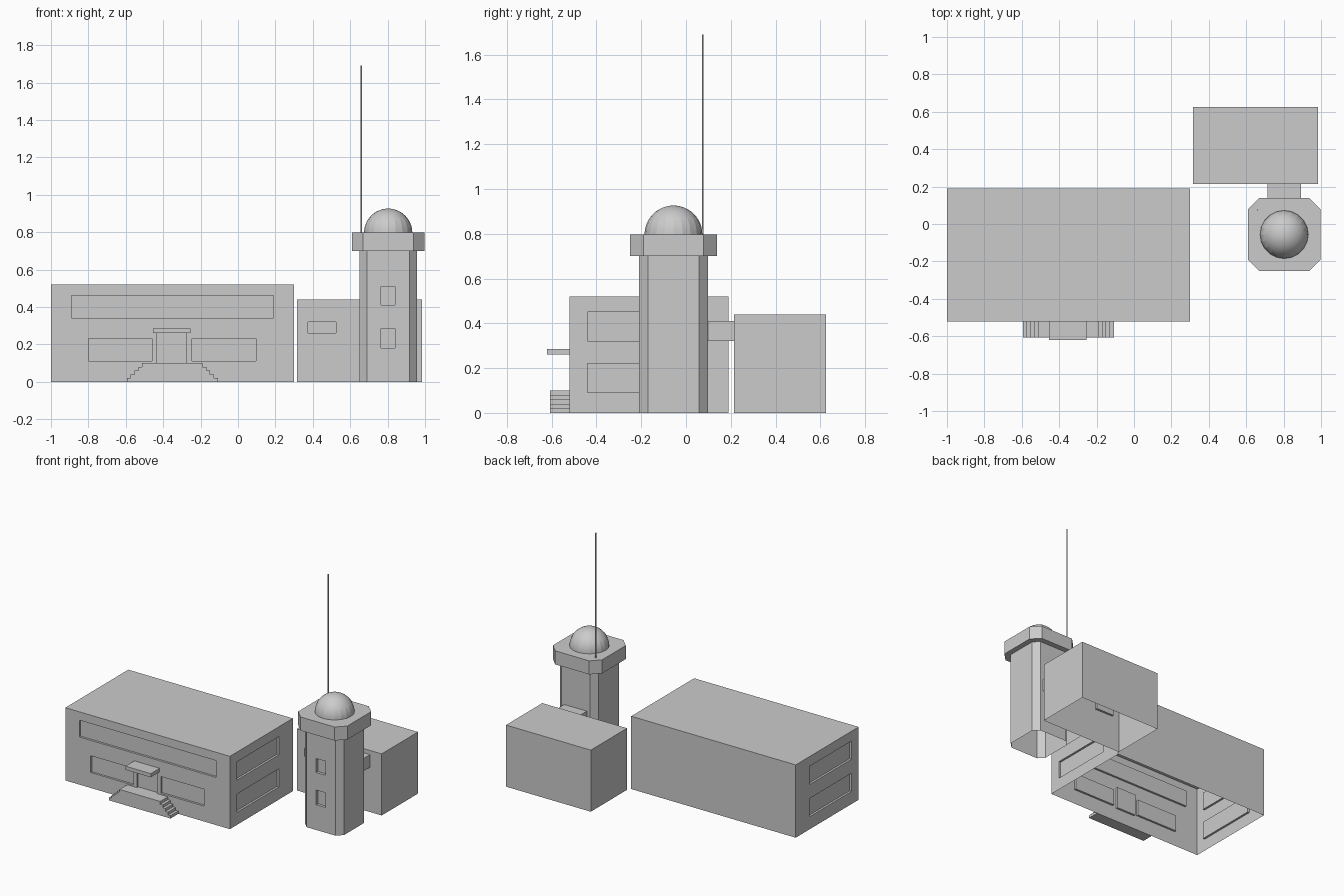
import bpy, bmesh, math

if "Cube" in bpy.data.objects:
    bpy.data.objects.remove(bpy.data.objects["Cube"])


def finish(bm, name):
    bmesh.ops.recalc_face_normals(bm, faces=bm.faces)
    mesh = bpy.data.meshes.new(name)
    bm.to_mesh(mesh)
    bm.free()
    obj = bpy.data.objects.new(name, mesh)
    bpy.context.collection.objects.link(obj)
    return obj


def extrude(name, pts, vec):
    """Closed outline pushed along a vector."""
    bm = bmesh.new()
    face = bm.faces.new([bm.verts.new(p) for p in pts])
    new = bmesh.ops.extrude_face_region(bm, geom=[face], use_keep_orig=True)["geom"]
    bmesh.ops.translate(bm, vec=vec, verts=[v for v in new if isinstance(v, bmesh.types.BMVert)])
    return finish(bm, name)


def box(name, x0, x1, y0, y1, z0, z1):
    return extrude(name, [(x0, y0, z0), (x1, y0, z0), (x1, y1, z0), (x0, y1, z0)], (0, 0, z1 - z0))


def chamfered(name, cx, cy, h, c, z0, z1):
    """Square prism with cut corners."""
    k = h - c
    pts = [(h, -k), (h, k), (k, h), (-k, h), (-h, k), (-h, -k), (-k, -h), (k, -h)]
    return extrude(name, [(cx + x, cy + y, z0) for x, y in pts], (0, 0, z1 - z0))


def recess(obj, cuts):
    """Sink window and door panels into the walls, then open the underside."""
    for cut in cuts:
        cutter = box("cutter", *cut)
        cutter.hide_render = True
        mod = obj.modifiers.new("recess", "BOOLEAN")
        mod.operation, mod.solver, mod.object = "DIFFERENCE", "EXACT", cutter
        bpy.context.view_layer.objects.active = obj
        bpy.ops.object.modifier_apply(modifier=mod.name)
        bpy.data.objects.remove(cutter)
    bm = bmesh.new()
    bm.from_mesh(obj.data)
    floor = [f for f in bm.faces if f.calc_center_median().z < 1e-4]
    bmesh.ops.delete(bm, geom=floor, context="FACES")
    bm.to_mesh(obj.data)
    bm.free()


D = 0.015  # recess depth

# Main hall: front windows, door, and two window bands on each end
front = [(-0.89, 0.19, 0.34, 0.46), (-0.80, -0.46, 0.11, 0.23),
         (-0.245, 0.095, 0.11, 0.23), (-0.435, -0.275, 0.10, 0.26)]
cuts = [(x0, x1, -0.57, -0.52 + D, z0, z1) for x0, x1, z0, z1 in front]
for z0, z1 in ((0.09, 0.22), (0.32, 0.45)):
    cuts.append((0.30 - D, 0.35, -0.44, 0.035, z0, z1))
    cuts.append((-1.05, -1 + D, -0.44, 0.035, z0, z1))
recess(box("main_hall", -1, 0.30, -0.52, 0.19, 0, 0.52), cuts)

# Entrance canopy
box("entrance_canopy", -0.455, -0.255, -0.62, -0.52, 0.26, 0.286)

# Double-sided entrance stairs: stepped profile mirrored about the door
half = []
for i in range(5):
    w = 0.243 - i * 0.0205
    half += [(w, i * 0.02), (w, (i + 1) * 0.02)]
outline = half + [(-w, z) for w, z in reversed(half)]
extrude("entrance_stairs", [(-0.351 + x, -0.607, z) for x, z in outline], (0, 0.087, 0))

# Rear annex and bridge to the tower
recess(box("annex", 0.315, 0.985, 0.215, 0.625, 0, 0.44),
       [(0.375, 0.525, 0.17, 0.215 + D, 0.26, 0.32)])
box("bridge", 0.715, 0.893, 0.095, 0.215, 0.32, 0.41)

# Tower shaft with two front windows
TX, TY = 0.803, -0.056
recess(chamfered("tower_shaft", TX, TY, 0.154, 0.04, 0, 0.70),
       [(0.765, 0.84, -0.26, TY - 0.154 + 0.02, z0, z1) for z0, z1 in ((0.18, 0.285), (0.41, 0.51))])

# Tower cap
chamfered("tower_cap", TX, TY, 0.194, 0.06, 0.70, 0.797)

# Dome
bm = bmesh.new()
bmesh.ops.create_uvsphere(bm, u_segments=20, v_segments=24, radius=0.129)
bmesh.ops.delete(bm, geom=[v for v in bm.verts if v.co.z < -1e-4], context="VERTS")
bmesh.ops.translate(bm, vec=(TX, TY, 0.797), verts=bm.verts)
dome = finish(bm, "dome")
bpy.ops.object.select_all(action="DESELECT")
dome.select_set(True)
bpy.context.view_layer.objects.active = dome
bpy.ops.object.shade_smooth_by_angle(angle=math.radians(14))

# Antenna mast
extrude("antenna", [(0.66 + 0.004 * math.cos(a * math.pi / 4), 0.075 + 0.004 * math.sin(a * math.pi / 4), 0.797)
                    for a in range(8)], (0, 0, 0.893))
